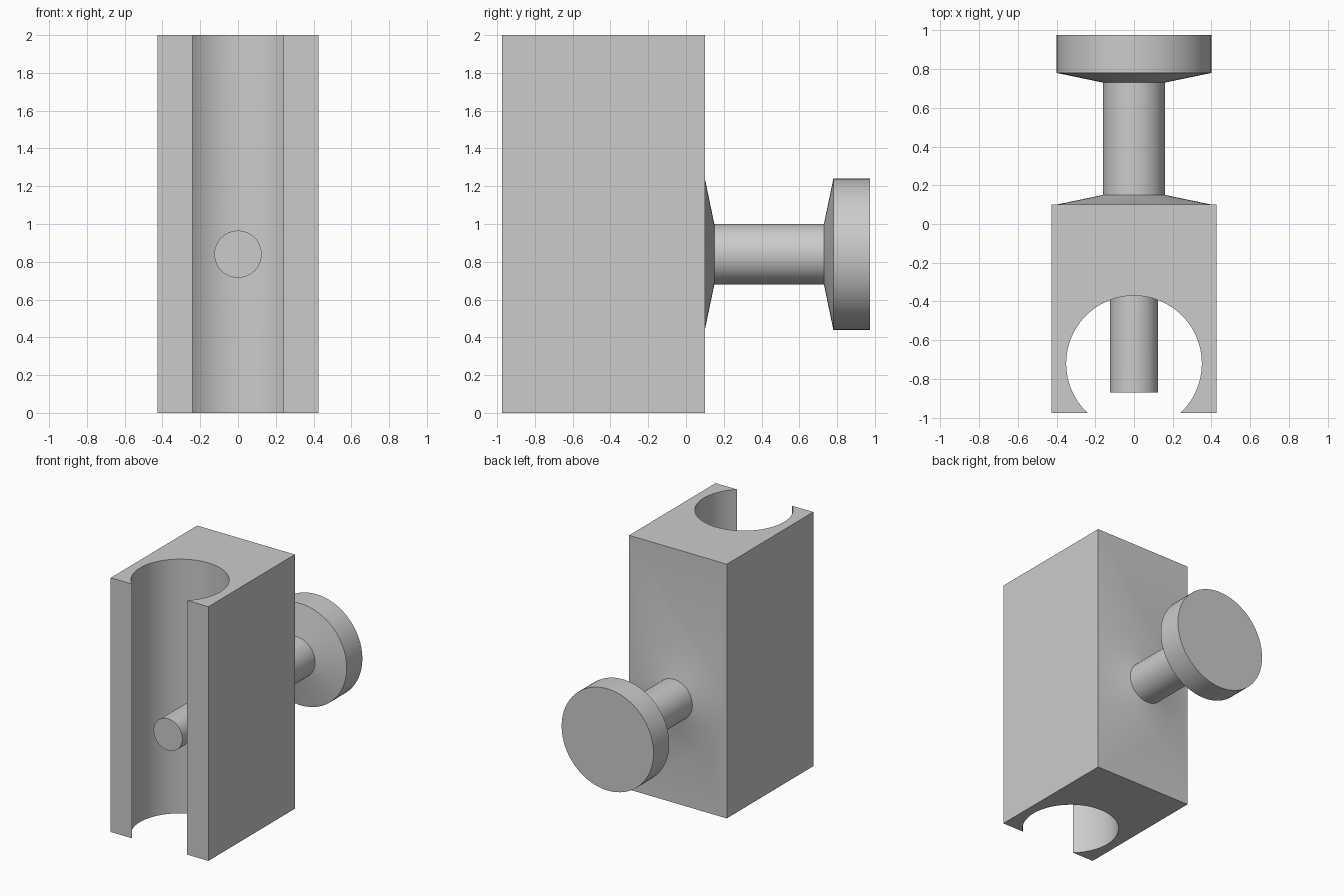
import bpy, bmesh, math
from mathutils import Vector, Matrix

cube = bpy.data.objects.get("Cube")
if cube:
    bpy.data.objects.remove(cube, do_unlink=True)

grey = bpy.data.materials.new("plain grey")
grey.use_nodes = True
colour = (0.6, 0.6, 0.6, 1)
grey.diffuse_color = colour
grey.node_tree.nodes["Principled BSDF"].inputs["Base Color"].default_value = colour


def finish(bm, name):
    bmesh.ops.recalc_face_normals(bm, faces=bm.faces[:])
    mesh = bpy.data.meshes.new(name)
    bm.to_mesh(mesh)
    bm.free()
    mesh.materials.append(grey)
    obj = bpy.data.objects.new(name, mesh)
    bpy.context.collection.objects.link(obj)
    return obj


# Block with an open round channel, extruded upwards
half, front, back, height = 0.425, -0.975, 0.10, 2.0
bore_y, bore_r, steps = -0.72, 0.35, 72
start = math.asin((front - bore_y) / bore_r)
outline = [(-half, front), (-half, back), (half, back), (half, front)]
for i in range(steps + 1):
    a = start + (math.pi - 2 * start) * i / steps
    outline.append((bore_r * math.cos(a), bore_y + bore_r * math.sin(a)))
bm = bmesh.new()
face = bm.faces.new([bm.verts.new((x, y, 0)) for x, y in outline])
top = bmesh.ops.extrude_face_region(bm, geom=[face])["geom"]
bmesh.ops.translate(bm, vec=(0, 0, height),
                    verts=[v for v in top if isinstance(v, bmesh.types.BMVert)])
block = finish(bm, "channel_block")

# Plunger: pin, flared collar, shaft and knob turned about one axis
axis_z, segments = 0.84, 64
profile = [(0, -0.87), (0.125, -0.87), (0.125, 0), (0.415, 0.05), (0.415, 0.097),
           (0.16, 0.15), (0.16, 0.73), (0.40, 0.78), (0.40, 0.975), (0, 0.975)]
bm = bmesh.new()
rings = []
for r, y in profile:
    if r == 0:
        rings.append([bm.verts.new((0, y, axis_z))] * segments)
        continue
    rings.append([bm.verts.new((r * math.cos(t), y, axis_z + r * math.sin(t)))
                  for t in (math.tau * i / segments for i in range(segments))])
for a, b in zip(rings, rings[1:]):
    for i in range(segments):
        j = (i + 1) % segments
        bm.faces.new(list(dict.fromkeys((a[i], a[j], b[j], b[i]))))
flat = [f for f in bm.faces if len(f.verts) == 3]
bmesh.ops.dissolve_faces(bm, faces=flat, use_verts=True)
plunger = finish(bm, "plunger")

# Fuse the collar into the back of the block
union = block.modifiers.new("fuse", 'BOOLEAN')
union.operation = 'UNION'
union.solver = 'EXACT'
union.object = plunger
bpy.ops.object.select_all(action='DESELECT')
block.select_set(True)
bpy.context.view_layer.objects.active = block
bpy.ops.object.modifier_apply(modifier=union.name)
bpy.data.objects.remove(plunger, do_unlink=True)
block.name = "block_with_plunger"
bpy.ops.object.shade_smooth_by_angle(angle=math.radians(30))
